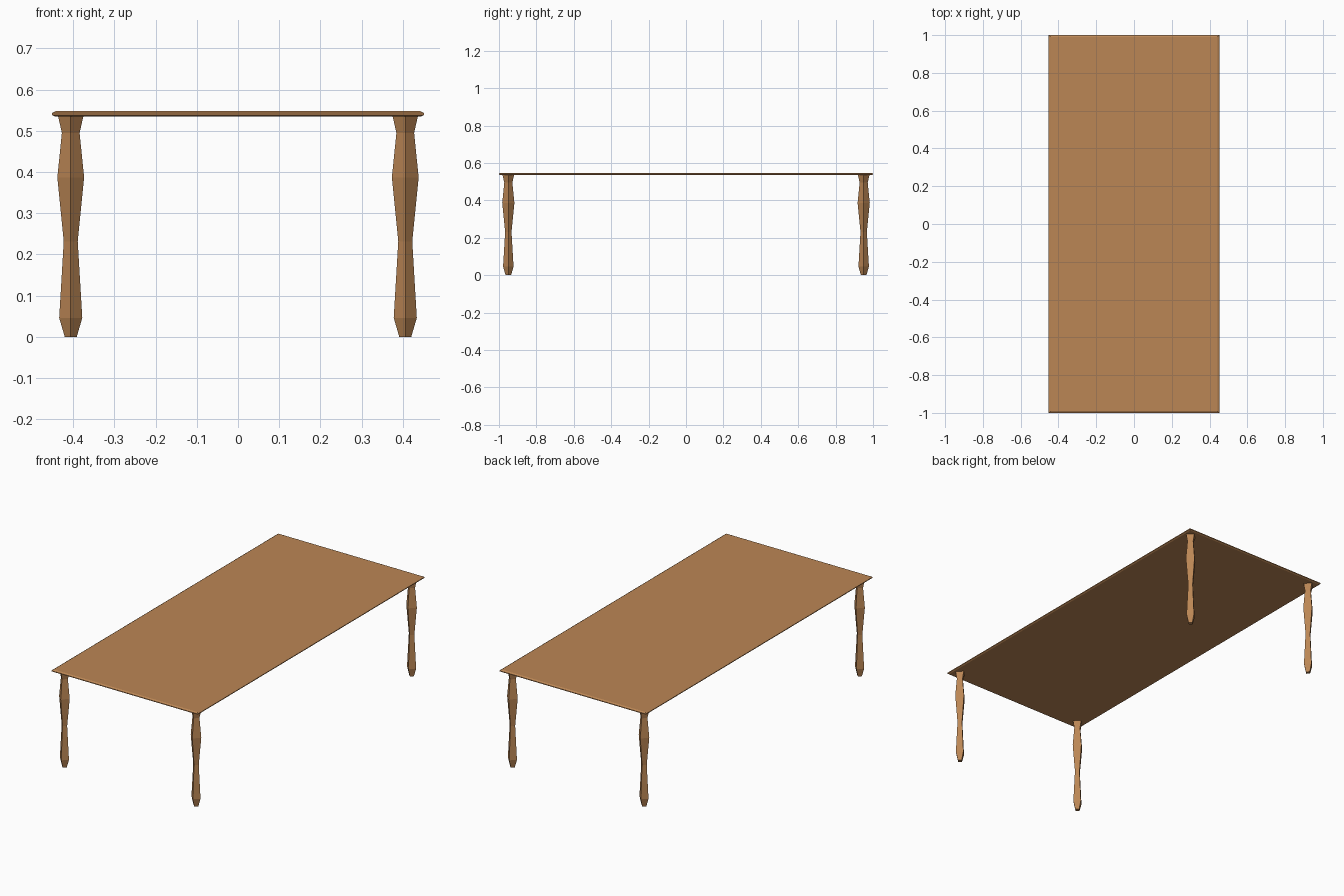
import bpy, bmesh, math

if "Cube" in bpy.data.objects:
    bpy.data.objects.remove(bpy.data.objects["Cube"])

wood = bpy.data.materials.new("wood")
wood.diffuse_color = (0.50, 0.24, 0.09, 1)
wood.use_nodes = True
wood.node_tree.nodes["Principled BSDF"].inputs["Base Color"].default_value = wood.diffuse_color


def loft(name, rings):
    """Skin four-sided rings of points into a closed solid."""
    bm = bmesh.new()
    loops = [[bm.verts.new(p) for p in ring] for ring in rings]
    for a, b in zip(loops, loops[1:]):
        for i in range(4):
            j = (i + 1) % 4
            bm.faces.new((a[i], a[j], b[j], b[i]))
    bm.faces.new(loops[0][::-1])
    bm.faces.new(loops[-1])
    mesh = bpy.data.meshes.new(name)
    bm.to_mesh(mesh)
    bm.free()
    mesh.materials.append(wood)
    obj = bpy.data.objects.new(name, mesh)
    bpy.context.collection.objects.link(obj)
    return obj


# Thin tabletop with chamfered rim: (inset, height)
rim = [(0.008, 0.535), (0.0, 0.539), (0.0, 0.543), (0.009, 0.548)]
loft("tabletop", [[(sx * (0.452 - d), sy * (1 - d), z)
                   for sx, sy in ((-1, -1), (1, -1), (1, 1), (-1, 1))]
                  for d, z in rim])

# Turned legs with four sides, corners facing the axes: (radius, height)
profile = [(0.0145, 0.0), (0.028, 0.046), (0.017, 0.232),
           (0.0325, 0.387), (0.0215, 0.495), (0.031, 0.537)]
for side, sx in (("left", -1), ("right", 1)):
    for end, sy in (("front", -1), ("back", 1)):
        leg = loft(f"{end}_{side}_leg",
                   [[(r * math.cos(k * math.pi / 2), r * math.sin(k * math.pi / 2), z)
                     for k in range(4)] for r, z in profile])
        leg.location = (sx * 0.406, sy * 0.95, 0)
